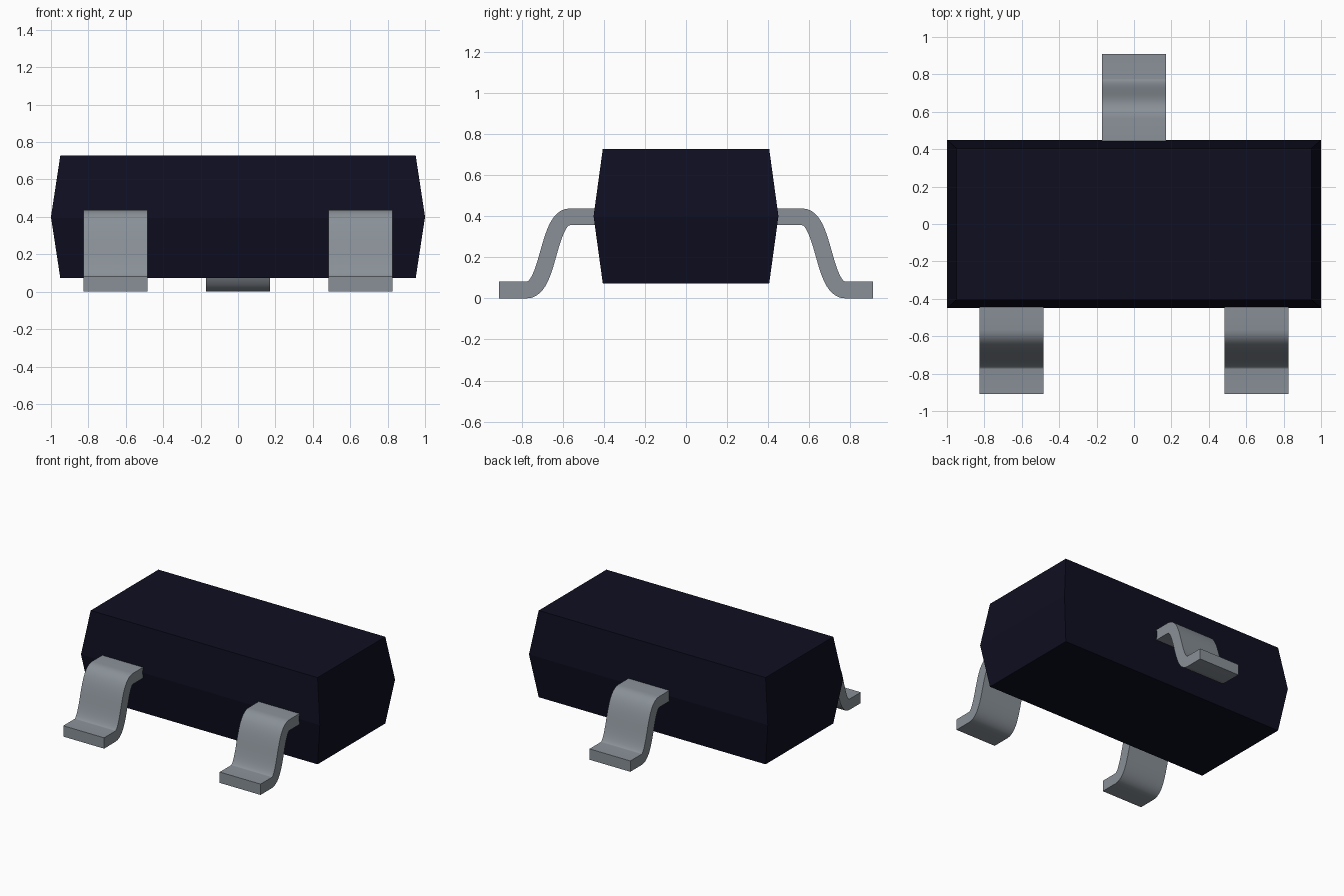
import bpy, bmesh
from mathutils import Vector
from mathutils.geometry import interpolate_bezier

cube = bpy.data.objects.get("Cube")
if cube:
    bpy.data.objects.remove(cube, do_unlink=True)


def make_material(name, color):
    mat = bpy.data.materials.new(name)
    mat.use_nodes = True
    mat.diffuse_color = color
    mat.node_tree.nodes["Principled BSDF"].inputs["Base Color"].default_value = color
    return mat


def make_object(name, bm, mat):
    bmesh.ops.recalc_face_normals(bm, faces=bm.faces)
    mesh = bpy.data.meshes.new(name)
    bm.to_mesh(mesh)
    bm.free()
    mesh.materials.append(mat)
    obj = bpy.data.objects.new(name, mesh)
    bpy.context.collection.objects.link(obj)
    return obj


black = make_material("dark navy plastic", (0.0045, 0.0045, 0.015, 1))
metal = make_material("grey metal", (0.25, 0.28, 0.31, 1))

# Moulded body: stacked rectangles, widest at the parting line
bm = bmesh.new()
rings = []
for hx, hy, z in ((0.95, 0.405, 0.072), (1.0, 0.45, 0.4), (0.95, 0.405, 0.728)):
    rings.append([bm.verts.new((sx * hx, sy * hy, z))
                  for sx, sy in ((-1, -1), (1, -1), (1, 1), (-1, 1))])
for low, high in zip(rings, rings[1:]):
    for i in range(4):
        j = (i + 1) % 4
        bm.faces.new((low[i], low[j], high[j], high[i]))
bm.faces.new(rings[0][::-1])
bm.faces.new(rings[-1])
make_object("body", bm, black)

# Gull-wing lead: S-shaped centreline thickened to a strip
HALF_THICK, HALF_WIDTH = 0.041, 0.171
HIGH, LOW, BEND = 0.397, 0.041, 0.11
bend = interpolate_bezier(Vector((0.565, HIGH, 0)), Vector((0.565 + BEND, HIGH, 0)),
                          Vector((0.775 - BEND, LOW, 0)), Vector((0.775, LOW, 0)), 25)
path = [Vector((0.42, HIGH, 0))] + bend + [Vector((0.91, LOW, 0))]


def make_lead(name, x, side):
    bm = bmesh.new()
    sections = []
    for i, p in enumerate(path):
        # Level direction on the straight runs, local direction in the bend
        if 1 < i < len(path) - 2:
            d = (path[i + 1] - path[i - 1]).normalized()
        else:
            d = Vector((1, 0, 0))
        n = Vector((-d.y, d.x, 0)) * HALF_THICK
        sections.append([bm.verts.new((x + sx * HALF_WIDTH, side * (p + s * n).x, (p + s * n).y))
                         for sx, s in ((-1, -1), (1, -1), (1, 1), (-1, 1))])
    for a, b in zip(sections, sections[1:]):
        for i in range(4):
            j = (i + 1) % 4
            bm.faces.new((a[i], a[j], b[j], b[i]))
    bm.faces.new(sections[0])
    bm.faces.new(sections[-1])
    obj = make_object(name, bm, metal)
    bpy.ops.object.select_all(action='DESELECT')
    obj.select_set(True)
    bpy.context.view_layer.objects.active = obj
    bpy.ops.object.shade_smooth_by_angle(angle=0.6)


make_lead("front_right_lead", -0.655, -1)
make_lead("front_left_lead", 0.655, -1)
make_lead("back_lead", 0, 1)
